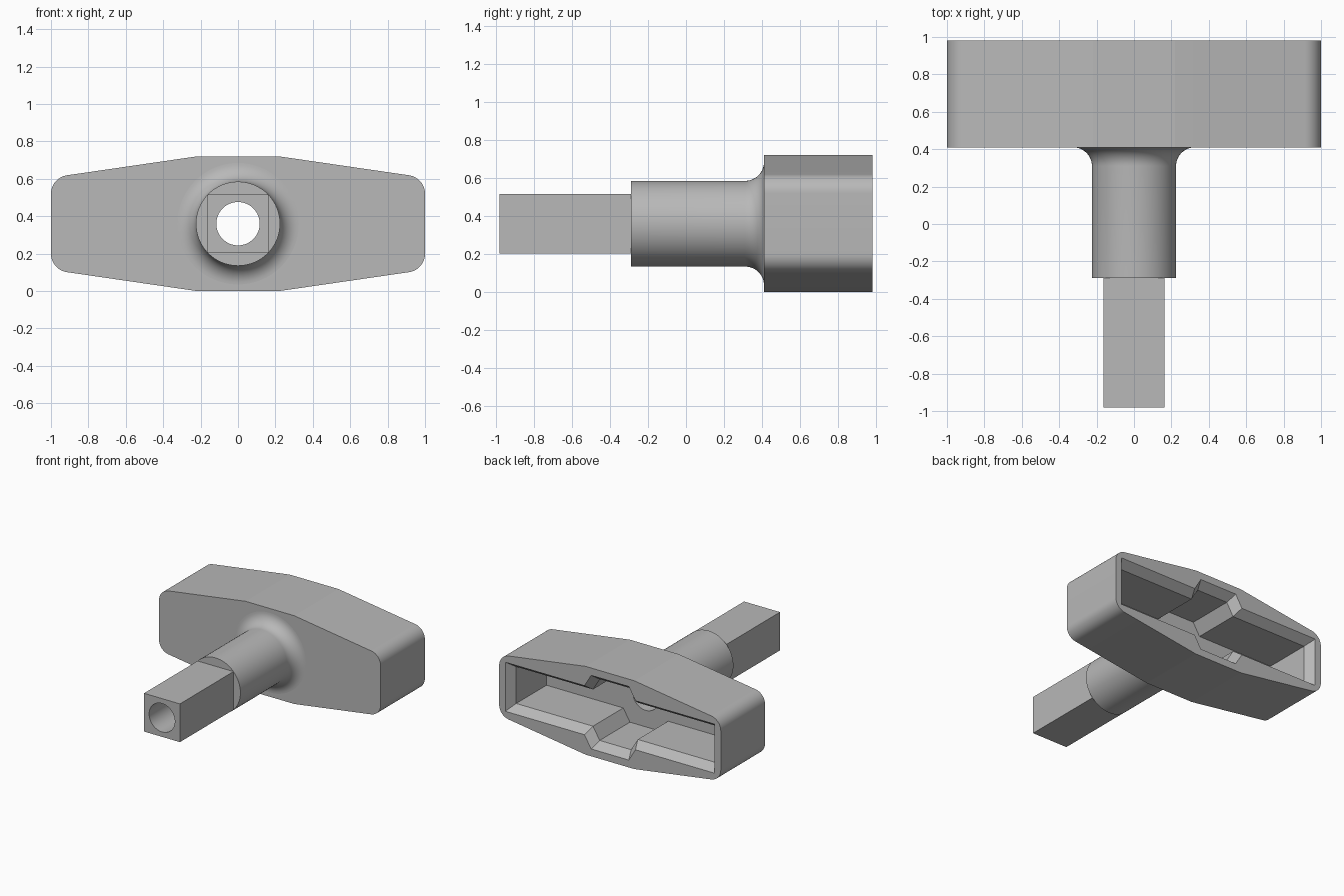
import bpy, bmesh
from math import sin, cos, pi, radians

cube = bpy.data.objects.get("Cube")
if cube:
    bpy.data.objects.remove(cube, do_unlink=True)

MID = 0.36            # height of the shaft axis
BACK, FACE, STEP, TIP = 0.98, 0.41, -0.29, -0.98

grey = bpy.data.materials.new("plain grey")
grey.use_nodes = True
colour = (0.48, 0.48, 0.48, 1)
grey.diffuse_color = colour
grey.node_tree.nodes["Principled BSDF"].inputs["Base Color"].default_value = colour


def loft(name, rings):
    """Closed solid through (y, [(x, z), ...]) outlines, z measured from the axis."""
    bm = bmesh.new()
    loops = [[bm.verts.new((x, y, z + MID)) for x, z in pts] for y, pts in rings]
    n = len(loops[0])
    for a, b in zip(loops, loops[1:]):
        for i in range(n):
            j = (i + 1) % n
            bm.faces.new((a[i], a[j], b[j], b[i]))
    bm.faces.new(loops[0])
    bm.faces.new(loops[-1])
    bmesh.ops.recalc_face_normals(bm, faces=bm.faces)
    mesh = bpy.data.meshes.new(name)
    bm.to_mesh(mesh)
    bm.free()
    mesh.materials.append(grey)
    obj = bpy.data.objects.new(name, mesh)
    bpy.context.collection.objects.link(obj)
    return obj


def four_way(quarter):
    """Mirror a quarter outline, listed from the side to the top, into a full one."""
    half = quarter + [(-x, z) for x, z in reversed(quarter)]
    return half + [(-x, -z) for x, z in half]


def circle(r, n=64):
    return [(r * cos(2 * pi * i / n), r * sin(2 * pi * i / n)) for i in range(n)]


def activate(obj):
    bpy.ops.object.select_all(action='DESELECT')
    obj.select_set(True)
    bpy.context.view_layer.objects.active = obj


def cut(obj, cutter):
    activate(obj)
    mod = obj.modifiers.new("cut", 'BOOLEAN')
    mod.operation = 'DIFFERENCE'
    mod.solver = 'EXACT'
    mod.object = cutter
    bpy.ops.object.modifier_apply(modifier=mod.name)


# Handle body: tapered bar with rounded ends
arc = [radians(82 * i / 16) for i in range(17)]
outline = four_way([(0.9 + 0.1 * cos(t), 0.16 + 0.1 * sin(t)) for t in arc] + [(0.22, 0.36)])
body = loft("handle_body", [(FACE, outline), (BACK, outline)])

# Pocket in the back: notched opening with a chamfered lip
lip = four_way([(0.945, 0.2), (0.23, 0.2), (0.17, 0.3)])
inner = four_way([(0.895, 0.15), (0.202, 0.15), (0.142, 0.25)])
pocket = loft("pocket_cutter", [(0.52, inner), (BACK - 0.07, inner), (BACK, lip), (BACK + 0.1, lip)])

# Round shaft flaring into the body
flare = 0.1
rings = [(STEP, circle(0.225))]
for i in range(13):
    t = pi / 2 * i / 12
    rings.append((FACE - flare + flare * sin(t), circle(0.225 + flare * (1 - cos(t)))))
shaft = loft("round_shaft", rings)

# Square drive end
square = four_way([(0.162, 0.156)])
drive = loft("square_drive", [(TIP, square), (STEP, square)])

# Bore through the full length
bore = loft("bore_cutter", [(TIP - 0.1, circle(0.116)), (BACK + 0.1, circle(0.116))])

cut(body, pocket)
for part, angle in ((body, 7), (shaft, 30), (drive, 30)):
    cut(part, bore)
    activate(part)
    bpy.ops.object.shade_smooth_by_angle(angle=radians(angle))

for helper in (pocket, bore):
    bpy.data.objects.remove(helper, do_unlink=True)
